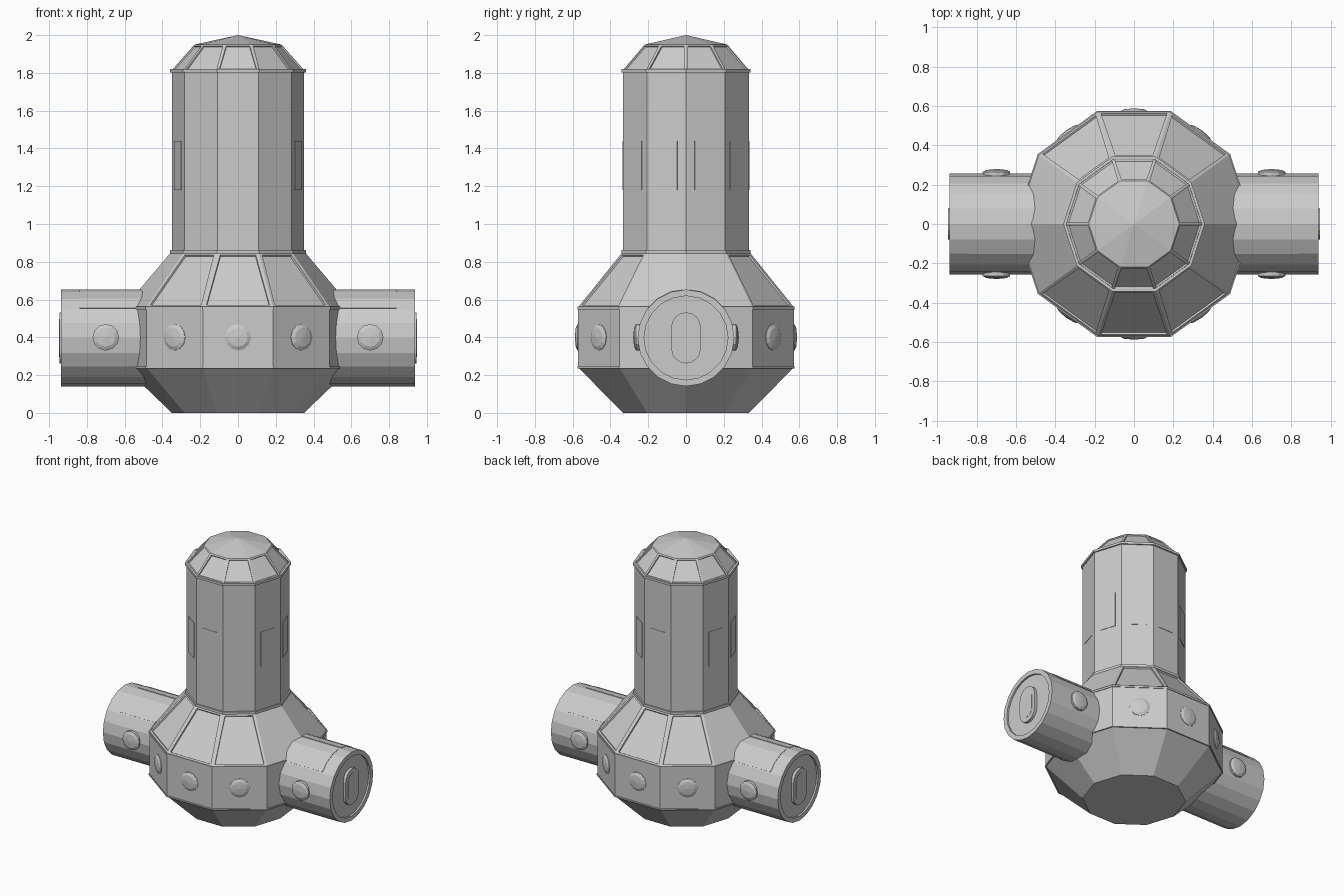
import bpy, bmesh, math
from mathutils import Matrix, Vector
from math import sin, cos, pi, radians

if "Cube" in bpy.data.objects:
    bpy.data.objects.remove(bpy.data.objects["Cube"])

N = 10
APO = cos(pi / N)


def finish(bm, name, mat=None):
    bmesh.ops.recalc_face_normals(bm, faces=bm.faces)
    me = bpy.data.meshes.new(name)
    bm.to_mesh(me)
    bm.free()
    ob = bpy.data.objects.new(name, me)
    bpy.context.collection.objects.link(ob)
    if mat:
        ob.matrix_world = mat
    return ob


def lathe(profile, sides):
    """Revolve (radius, height) points around z; ends are closed."""
    bm = bmesh.new()
    rings = []
    for r, z in profile:
        if r == 0:
            rings.append([bm.verts.new((0, 0, z))])
        else:
            rings.append([bm.verts.new((r * cos(2 * pi * i / sides), r * sin(2 * pi * i / sides), z))
                          for i in range(sides)])
    for a, b in zip(rings, rings[1:]):
        for i in range(sides):
            j = (i + 1) % sides
            if len(b) == 1:
                bm.faces.new((a[i], a[j], b[0]))
            else:
                bm.faces.new((a[i], a[j], b[j], b[i]))
    for ring in (rings[0], rings[-1]):
        if len(ring) > 1:
            bm.faces.new(ring)
    bmesh.ops.recalc_face_normals(bm, faces=bm.faces)
    return bm


def outward(angle, dist, z, side=0.0):
    """Frame whose z points away from the axis and whose y points up."""
    rad = Vector((cos(angle), sin(angle), 0))
    up = Vector((0, 0, 1))
    tan = up.cross(rad)
    m = Matrix((tan, up, rad)).transposed().to_4x4()
    m.translation = rad * dist + tan * side + up * z
    return m


def prism(outline, z0, z1, name, mat):
    bm = bmesh.new()
    f = bm.faces.new([bm.verts.new((x, y, z0)) for x, y in outline])
    ext = bmesh.ops.extrude_face_region(bm, geom=[f])
    bmesh.ops.translate(bm, vec=(0, 0, z1 - z0),
                        verts=[v for v in ext["geom"] if isinstance(v, bmesh.types.BMVert)])
    return finish(bm, name, mat)


# main body: base, belt, shoulder, tower and dome in one ten-sided shell
bm = lathe([(0.35, 0), (0.6, 0.24), (0.6, 0.56), (0.355, 0.85), (0.35, 0.85),
            (0.35, 1.815), (0.23, 1.95), (0, 2.0)], N)
shoulder, dome = [], []
for f in bm.faces:
    c = f.calc_center_median()
    if 0.6 < c.z < 0.8 and abs(c.y) > abs(c.x):
        shoulder.append(f)
    elif 0.6 < c.z < 0.8 and abs(c.y) > 0.3:
        shoulder.append(f)
    elif 1.83 < c.z < 1.94:
        dome.append(f)
bmesh.ops.inset_individual(bm, faces=shoulder, thickness=0.024, depth=0)
bmesh.ops.inset_individual(bm, faces=shoulder, thickness=0.003, depth=-0.01)
bmesh.ops.inset_individual(bm, faces=dome, thickness=0.013, depth=0)
bmesh.ops.inset_individual(bm, faces=dome, thickness=0.002, depth=-0.008)
finish(bm, "main_body")

# thin trim bands at the profile breaks
for r, z0, z1, name in [(0.605, 0.548, 0.562, "belt_trim"), (0.605, 0.236, 0.246, "base_trim"),
                        (0.36, 0.843, 0.862, "tower_base_trim"), (0.36, 1.803, 1.82, "tower_top_trim")]:
    finish(lathe([(r - 0.03, z0), (r, z0), (r, z1), (r - 0.03, z1)], N), name)

# tower windows
for i in range(N):
    prism([(-0.06, -0.13), (0.06, -0.13), (0.06, 0.13), (-0.06, 0.13)], -0.01, 0.003,
          "tower_window", outward((i + 0.5) * 2 * pi / N, 0.35 * APO, 1.31))


def porthole(mat):
    finish(lathe([(0.07, -0.025), (0.07, 0.003), (0.05, 0.013), (0, 0.018)], 12), "porthole", mat)


# belt portholes
for deg in (54, 90, 126, 234, 270, 306):
    porthole(outward(radians(deg), 0.6 * APO, 0.4))

# docking tubes on both sides
R, S = 0.256, 20


def facet_radius(a):
    step = 2 * pi / S
    return R * cos(step / 2) / cos(a % step - step / 2)


for side in (0, pi):
    frame = outward(side, 0, 0.397)
    finish(lathe([(R, 0.3), (R, 0.938), (0.222, 0.938), (0.222, 0.925)], S), "docking_tube", frame)

    # hatch with small raised inner panel
    for w, h, top, name in [(0.078, 0.135, 0.945, "hatch"), (0.05, 0.1, 0.947, "hatch_panel")]:
        pts = []
        for k in range(18):
            a = pi * (k % 9) / 8 + (pi if k >= 9 else 0)
            off = (h - w) if k < 9 else -(h - w)
            pts.append((w * cos(a), w * sin(a) + off))
        prism(pts, 0.915, top, name, frame)

    # curved roof panels
    for s in (-1, 1):
        bm = bmesh.new()
        rows = []
        for deg in (4, 18, 36, 52):
            a = radians(90 + s * deg)
            rows.append([bm.verts.new(((facet_radius(a) + d) * cos(a), (facet_radius(a) + d) * sin(a), z))
                         for d, z in ((-0.01, 0.45), (0.003, 0.45), (0.003, 0.84), (-0.01, 0.84))])
        for a, b in zip(rows, rows[1:]):
            for i in range(4):
                j = (i + 1) % 4
                bm.faces.new((a[i], a[j], b[j], b[i]))
        bm.faces.new(rows[0])
        bm.faces.new(rows[-1])
        finish(bm, "roof_panel", frame)

    # tube portholes, front and back
    for a in (pi / 2, -pi / 2):
        porthole(outward(a, 0.262, 0.4, 0.7 * (1 if side else -1)))
